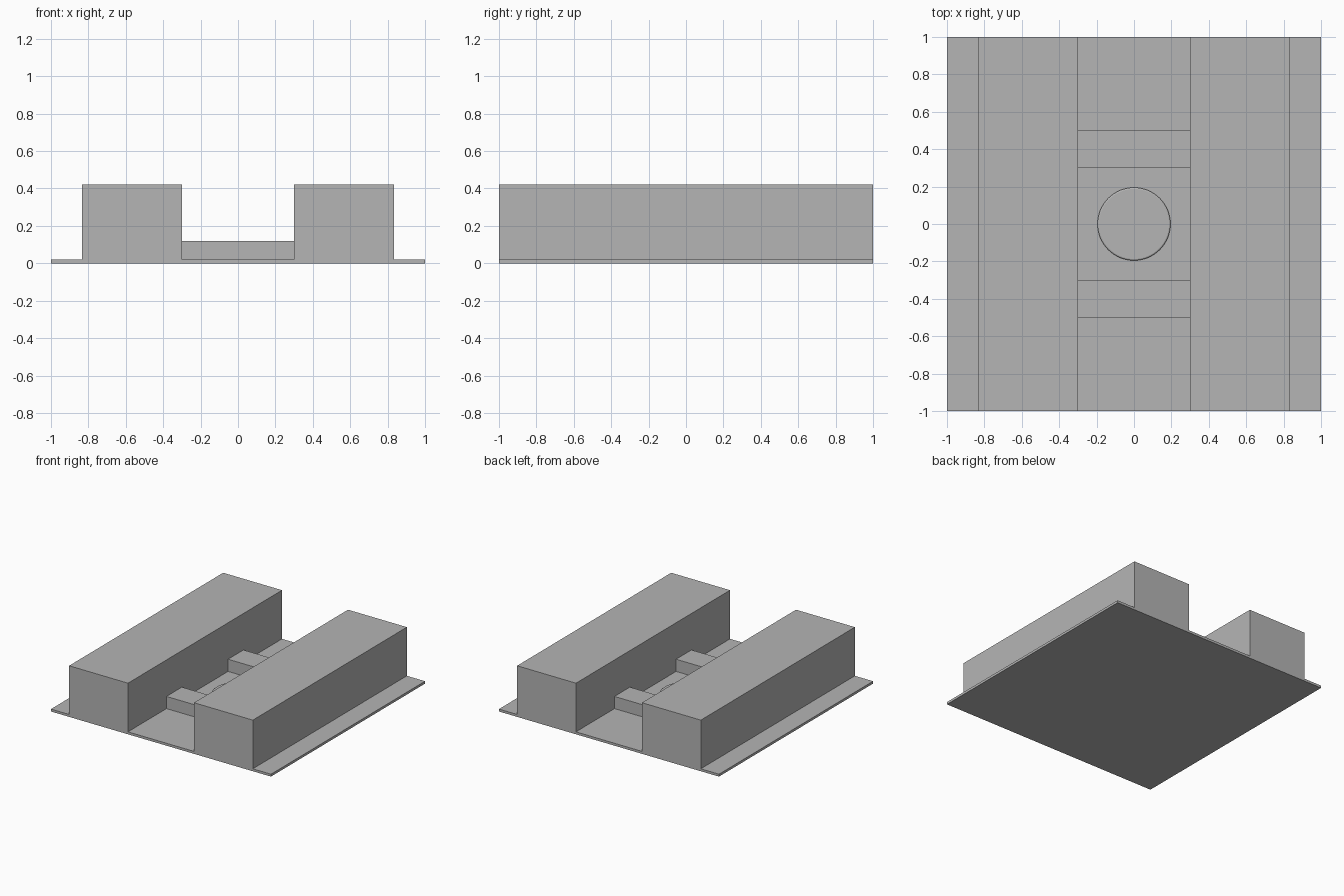
import bpy

old = bpy.data.objects.get("Cube")
if old:
    bpy.data.objects.remove(old, do_unlink=True)

# Single grey finish
grey = bpy.data.materials.new("plain_grey")
grey.use_nodes = True
colour = (0.46, 0.46, 0.46, 1)
grey.diffuse_color = colour
grey.node_tree.nodes["Principled BSDF"].inputs["Base Color"].default_value = colour


def box(name, x, y, z):
    """Box spanning the given (low, high) ranges."""
    bpy.ops.mesh.primitive_cube_add(size=1, location=[sum(r) / 2 for r in (x, y, z)])
    ob = bpy.context.object
    ob.name = name
    ob.scale = [r[1] - r[0] for r in (x, y, z)]
    bpy.ops.object.transform_apply(location=False, rotation=False, scale=True)
    ob.data.materials.append(grey)
    return ob


# Thin base plate
BASE = 0.02
box("base_plate", (-1, 1), (-1, 1), (0, BASE))

# Long blocks on each side
for side, x in (("left", (0.3, 0.835)), ("right", (-0.835, -0.3))):
    box(side + "_block", x, (-1, 1), (BASE, 0.42))

# Low cross bars in the channel
for end, y in (("front", (-0.5, -0.3)), ("back", (0.3, 0.5))):
    box(end + "_cross_bar", (-0.3, 0.3), y, (BASE, 0.12))

# Round disc with a softened rim
bpy.ops.mesh.primitive_cylinder_add(vertices=64, radius=0.195, depth=0.02,
                                    location=(0, 0, BASE + 0.01))
disc = bpy.context.object
disc.name = "centre_disc"
disc.data.materials.append(grey)
bevel = disc.modifiers.new("rim", "BEVEL")
bevel.width = 0.008
bevel.segments = 3
bpy.ops.object.shade_smooth_by_angle()
